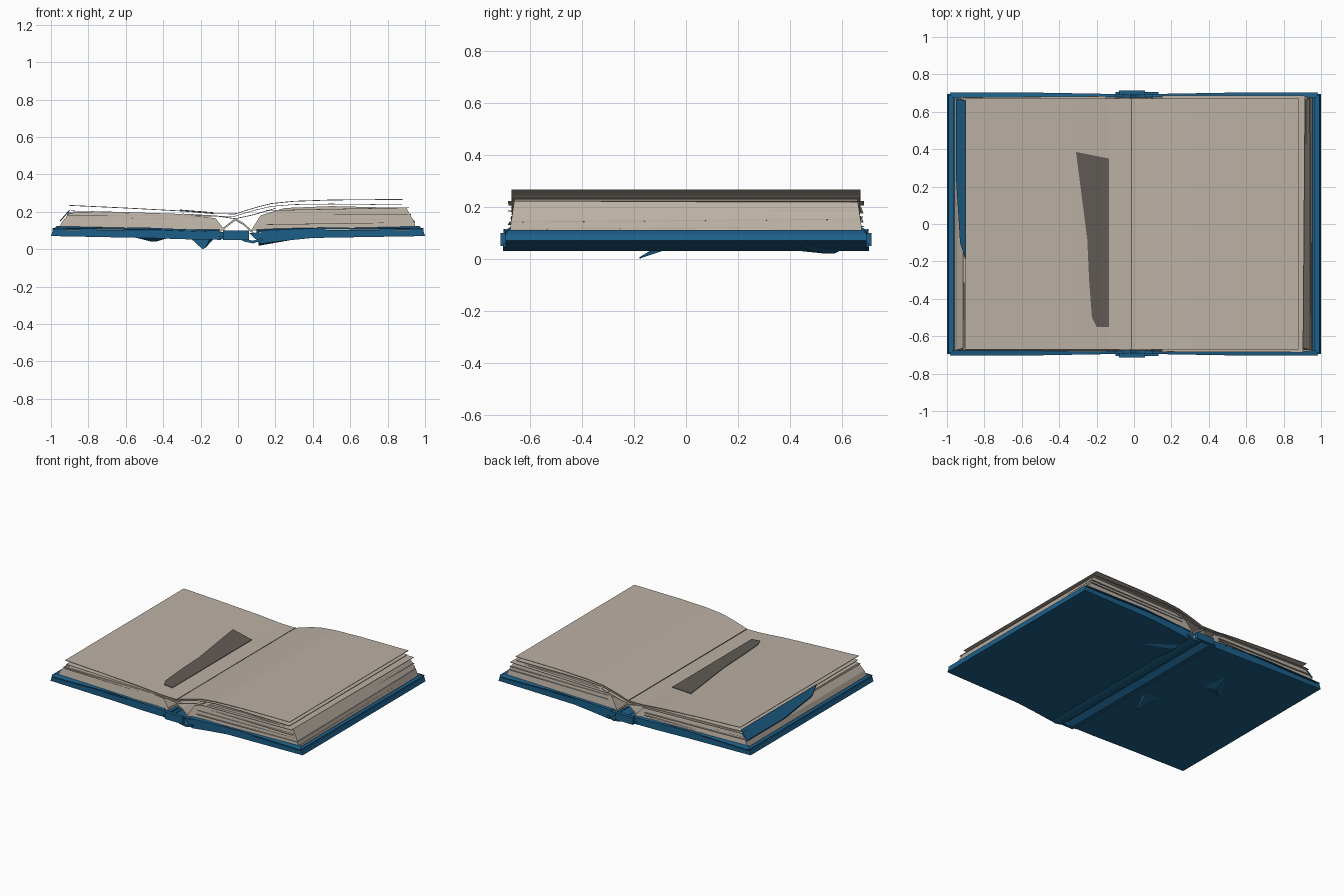
import bpy, bmesh, random
from mathutils import Vector

random.seed(4)
if "Cube" in bpy.data.objects:
    bpy.data.objects.remove(bpy.data.objects["Cube"], do_unlink=True)


def material(name, rgb):
    m = bpy.data.materials.new(name)
    m.use_nodes = True
    m.diffuse_color = (*rgb, 1)
    m.node_tree.nodes["Principled BSDF"].inputs["Base Color"].default_value = (*rgb, 1)
    return m


PAPER = material("paper", (0.50, 0.44, 0.375))
BLUE = material("blue_cover", (0.012, 0.115, 0.25))
RIBBON = material("dark_taupe", (0.12, 0.105, 0.09))


def solid(name, bottom, top, mat):
    """Closed solid between two matching loops of points."""
    bm = bmesh.new()
    a = [bm.verts.new(p) for p in bottom]
    b = [bm.verts.new(p) for p in top]
    n = len(a)
    bm.faces.new(a)
    bm.faces.new(b[::-1])
    for i in range(n):
        j = (i + 1) % n
        bm.faces.new((a[i], b[i], b[j], a[j]))
    bmesh.ops.recalc_face_normals(bm, faces=bm.faces)
    me = bpy.data.meshes.new(name)
    bm.to_mesh(me)
    bm.free()
    me.materials.append(mat)
    ob = bpy.data.objects.new(name, me)
    bpy.context.collection.objects.link(ob)
    return ob


def extrude(name, profile, half, mat, taper=0.0):
    """Extrude an x-z profile along y, drawn in as it rises."""
    def end(s):
        return [(x, s * (half - taper * (z - 0.1)), z) for x, z in profile]
    return solid(name, end(-1), end(1), mat)


def sheet(name, path, half, mat, thick=0.004):
    """Thin bent sheet following an x-z path."""
    return extrude(name, path + [(x, z - thick) for x, z in path[::-1]], half, mat)


def plate(name, points, mat, thick=0.004):
    """Thin plate through 3D outline points."""
    pts = [Vector(p) for p in points]
    return solid(name, pts, [p + Vector((0, 0, thick)) for p in pts], mat)


def box(name, x0, x1, y0, y1, z0, z1, mat):
    c = [(x0, y0), (x1, y0), (x1, y1), (x0, y1)]
    return solid(name, [(x, y, z0) for x, y in c], [(x, y, z1) for x, y in c], mat)


# Cover boards, thicker toward the spine
extrude("left_cover", [(-0.99, 0.10), (-1, 0.07), (-0.5, 0.06), (-0.25, 0.052),
                       (-0.09, 0.05), (-0.06, 0.09), (-0.3, 0.105)], 0.695, BLUE)
extrude("right_cover", [(0.99, 0.10), (1, 0.07), (0.4, 0.06), (0.25, 0.045),
                        (0.12, 0.03), (0.06, 0.085), (0.3, 0.105)], 0.695, BLUE)

# Spine folded between the boards
sheet("spine", [(-0.10, 0.07), (-0.06, 0.065), (-0.02, 0.09), (0.03, 0.055),
                (0.08, 0.045), (0.13, 0.06)], 0.705, BLUE, 0.014)
for s, side in ((-1, "front"), (1, "back")):
    box(side + "_spine_tab", -0.08, 0.06, s * 0.69, s * 0.715, 0.05, 0.10, BLUE)

# Raised lips around the cover edge
for s, side in ((-1, "left"), (1, "right")):
    box(side + "_outer_lip", s * 0.965, s * 0.992, -0.69, 0.69, 0.09, 0.112, BLUE)
    for t, end in ((-1, "front"), (1, "back")):
        plate(side + "_" + end + "_lip",
              [(s * 0.985, t * 0.703, 0.10), (s * 0.5, t * 0.702, 0.108),
               (s * 0.1, t * 0.695, 0.09), (s * 0.1, t * 0.67, 0.10),
               (s * 0.97, t * 0.675, 0.115)], BLUE, 0.008)

# Crumpled folds under the cover
solid("left_fold", [(-0.25, -0.06, 0.055), (-0.13, -0.02, 0.055), (-0.15, -0.10, 0.055)],
      [(-0.19, -0.18, 0.0), (-0.18, -0.17, 0.004), (-0.175, -0.18, 0.006)], BLUE)
solid("right_fold", [(0.11, 0.30, 0.045), (0.32, 0.40, 0.055), (0.14, 0.62, 0.045)],
      [(0.11, 0.54, 0.02), (0.14, 0.53, 0.024), (0.12, 0.57, 0.02)], BLUE)
solid("small_fold", [(-0.55, 0.2, 0.062), (-0.38, 0.25, 0.058), (-0.42, 0.45, 0.058)],
      [(-0.46, 0.29, 0.04), (-0.44, 0.29, 0.04), (-0.44, 0.31, 0.04)], BLUE)

# Page blocks with sloping outer edges
extrude("left_page_block", [(-0.96, 0.10), (-0.945, 0.14), (-0.905, 0.19), (-0.85, 0.20),
                            (-0.3, 0.188), (-0.12, 0.165), (-0.07, 0.10)], 0.68, PAPER, 0.2)
extrude("right_page_block", [(0.955, 0.10), (0.94, 0.15), (0.90, 0.22), (0.5, 0.23),
                             (0.25, 0.22), (0.12, 0.18), (0.07, 0.10)], 0.68, PAPER, 0.15)

# Loose leaves poking out of the blocks
for s, side, top in ((-1, "left", 0.185), (1, "right", 0.215)):
    for i in range(5):
        z = 0.115 + (top - 0.115) * i / 4
        def j():
            return random.uniform(-0.012, 0.012)
        edge = 0.955 - 0.05 * i / 4
        plate(f"{side}_loose_leaf_{i + 1}",
              [(s * 0.15, -0.675 + j(), z - 0.01), (s * (edge + j()), -0.675 + j(), z + j()),
               (s * (edge + j()), 0.675 + j(), z + j()), (s * 0.15, 0.675 + j(), z - 0.01)],
              PAPER, 0.003)

# Leaves arching over the hollow at the gutter
sheet("gutter_arch", [(-0.11, 0.09), (-0.06, 0.13), (-0.015, 0.165), (0.03, 0.14),
                      (0.09, 0.085)], 0.675, PAPER, 0.012)
sheet("left_gutter_leaf", [(-0.3, 0.19), (-0.12, 0.18), (-0.015, 0.165)], 0.67, PAPER)
sheet("right_gutter_leaf", [(-0.015, 0.165), (0.08, 0.185), (0.2, 0.22)], 0.67, PAPER)

# Open top pages
LEFT = [(-0.90, 0.236), (-0.6, 0.222), (-0.3, 0.206), (-0.13, 0.192), (-0.015, 0.19)]
RIGHT = [(-0.015, 0.19), (0.04, 0.208), (0.10, 0.226), (0.18, 0.246), (0.3, 0.258),
         (0.5, 0.265), (0.88, 0.268)]
for name, path in (("left_top_page", LEFT), ("right_top_page", RIGHT)):
    sheet(name, path, 0.672, PAPER)
    sheet(name + "_underleaf", [(x * 0.995, z - 0.012 - 0.02 * abs(x)) for x, z in path],
          0.668, PAPER, 0.003)
box("gutter_crease", -0.017, -0.011, -0.67, 0.67, 0.188, 0.193, RIBBON)

# Dark bookmark lying on the left page
def page_height(x):
    for (x0, z0), (x1, z1) in zip(LEFT, LEFT[1:]):
        if x0 <= x <= x1:
            return z0 + (z1 - z0) * (x - x0) / (x1 - x0)
    return LEFT[-1][1]


outline = [(-0.31, 0.385), (-0.135, 0.35), (-0.135, -0.55), (-0.20, -0.55),
           (-0.225, -0.50), (-0.24, -0.30), (-0.25, -0.08)]
plate("bookmark", [(x, y, page_height(x) + 0.001) for x, y in outline], RIBBON, 0.004)

# Torn cover lining showing on the left page edge
plate("left_lining_flap", [(-0.952, 0.67, 0.145), (-0.90, 0.66, 0.205), (-0.90, -0.19, 0.205),
                           (-0.93, -0.10, 0.17), (-0.952, 0.25, 0.145)], BLUE, 0.008)
